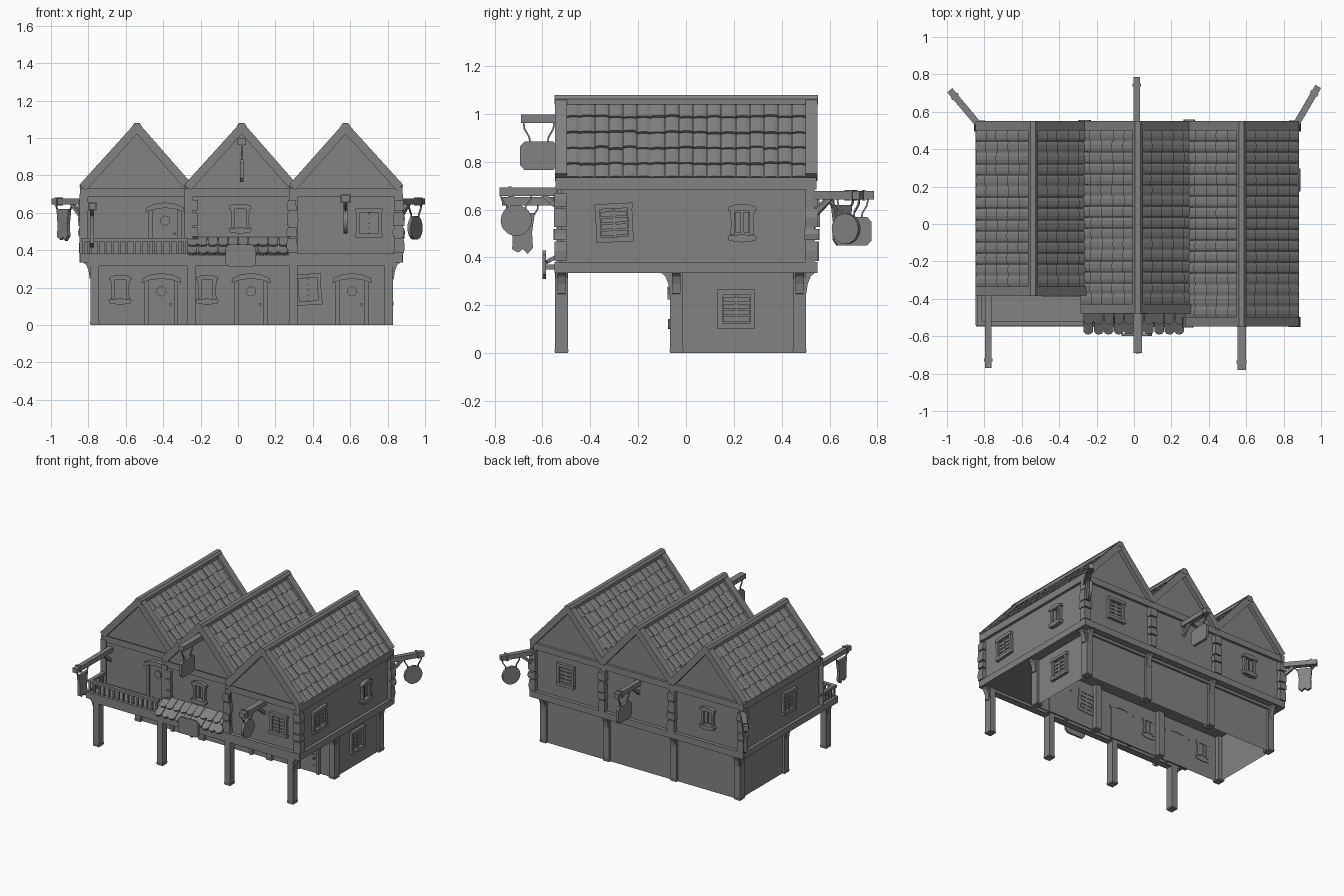
import bpy, bmesh, random
from math import sin, cos, pi
from mathutils import Vector as V

if "Cube" in bpy.data.objects:
    bpy.data.objects.remove(bpy.data.objects["Cube"])

random.seed(4)
parts = {}
UP = V((0, 0, 1))


def prism(name, pts, o, X, Z, D):
    """Extrude the outline pts (in axes X, Z from o) along D."""
    if name not in parts:
        parts[name] = bmesh.new()
    bm = parts[name]
    a = [bm.verts.new(V(o) + X * u + Z * v) for u, v in pts]
    b = [bm.verts.new(p.co + D) for p in a]
    n = len(a)
    bm.faces.new(a)
    bm.faces.new(b[::-1])
    for i in range(n):
        bm.faces.new((a[i], b[i], b[(i + 1) % n], a[(i + 1) % n]))


def rect(u0, u1, v0, v1):
    return [(u0, v0), (u1, v0), (u1, v1), (u0, v1)]


def disc(r, n=16, cu=0, cv=0):
    return [(cu + r * cos(2 * pi * i / n), cv + r * sin(2 * pi * i / n)) for i in range(n)]


def box(name, x0, x1, y0, y1, z0, z1):
    prism(name, rect(x0, x1, z0, z1), (0, y0, 0), V((1, 0, 0)), UP, V((0, y1 - y0, 0)))


def beam(name, a, b, w, h):
    a, b = V(a), V(b)
    d = b - a
    X = d.cross(UP) if abs(d.normalized().z) < .99 else V((1, 0, 0))
    X.normalize()
    prism(name, rect(-w / 2, w / 2, -h / 2, h / 2), a, X, X.cross(d).normalized(), d)


# Wall directions: along, outward
SIDES = {'front': (V((1, 0, 0)), V((0, -1, 0))), 'right': (V((0, 1, 0)), V((1, 0, 0))),
         'back': (V((-1, 0, 0)), V((0, 1, 0))), 'left': (V((0, -1, 0)), V((-1, 0, 0)))}


def small_window(side, o):
    X, N = SIDES[side]
    nm = side + '_small_windows'
    put = lambda pts, d: prism(nm, pts, V(o) - N * .005, X, UP, N * (d + .005))
    for s in (-1, 1):
        put([(s * .03, -.05), (s * .05, -.05), (s * .046, 0), (s * .052, .055), (s * .03, .055)], .02)
        put(rect(s * .0165 - .0115, s * .0165 + .0115, -.04, .045), .008)
    put([(-.062, -.055), (-.055, -.075), (0, -.082), (.055, -.075), (.062, -.055), (0, -.048)], .03)
    put([(-.06, .05), (.06, .05), (.058, .066), (.025, .078), (-.025, .078), (-.058, .066)], .026)


def shutter_window(side, o, w=.13, h=.145, t=0.):
    X, N = SIDES[side]
    X, Z = X * cos(t) + UP * sin(t), UP * cos(t) - X * sin(t)
    put = lambda pts, d: prism(side + '_slatted_windows', pts, V(o) - N * .005, X, Z, N * (d + .005))
    w, h = w / 2, h / 2
    for s in (-1, 1):
        put(rect(s * w - .01, s * w + .01, -h, h), .018)
        put(rect(-w - .012, w + .012, s * h - .011, s * h + .011), .022)
    put(rect(-.006, .006, -h, h), .012)
    for k in range(4):
        v = -h + .03 + k * (2 * h - .06) / 3
        put(rect(-w + .012, w - .012, v - .012, v + .008), .008)


def door(o):
    X, N = SIDES['front']
    put = lambda pts, d: prism('doors', pts, V(o) - N * .005, X, UP, N * (d + .005))
    put(rect(-.07, .07, 0, .24), .008)
    for s in (-1, 1):
        put(rect(s * .078 - .011, s * .078 + .011, 0, .235), .022)
    put([(-.105, .225), (-.06, .24), (0, .248), (.06, .24), (.105, .225),
         (.1, .25), (.055, .27), (0, .277), (-.055, .27), (-.1, .25)], .032)
    put(disc(.027, 12, 0, .18), .018)
    put(disc(.008, 8, .05, .11), .03)
    for v in (.05, .13):
        put(rect(.03, .068, v - .006, v + .006), .013)


# Ground floor shell, open underneath
box('ground_floor_walls', -.77, .81, -.045, .485, 0, .345)
g = parts['ground_floor_walls']
bmesh.ops.delete(g, geom=[f for f in g.faces if all(v.co.z < .01 for v in f.verts)], context='FACES_ONLY')

# Posts with curved corbels
XS = (-.765, -.25, .295, .805)
for i, x in enumerate(XS):
    for j, y in enumerate((-.52, -.04, .475)):
        box('ground_posts', x - .023, x + .023, y - .027, y + .027, 0, .345)
        box('post_feet', x - .025, x + .025, y - .029, y + .029, .006, .016)
        dirs = ([V((-1, 0, 0))] if i == 0 else [V((1, 0, 0))] if i == 3 else []) \
            + ([V((0, 1, 0))] if j == 2 else [V((0, -1, 0))] if j == 1 else [])
        for d in dirs:
            side = d.cross(UP)
            prism('corbels', [(0, .24), (.028, .25), (.034, .29), (.046, .32), (.068, .34), (0, .34)],
                  V((x, y, 0)) - side * .018, d, UP, side * .036)
for y in (-.52, .475):
    box('underside_beams', -.80, .84, y - .025, y + .025, .315, .345)

# Upper floor slab and edge beams
box('floor_slab', -.835, .87, -.535, .535, .335, .375)
for y in (-.535, .535):
    box('floor_edge_beams', -.845, .88, y - .014, y + .014, .335, .382)
for x in (-.833, .868):
    box('floor_edge_beams', x - .014, x + .014, -.54, .54, .335, .382)

# Three gabled bays: left, right, ridge, front wall
BAYS = (('left', -.825, -.265, -.54, -.355), ('middle', -.265, .295, .02, -.45),
        ('right', .295, .86, .575, -.52))
YB = .522
for nm, x0, x1, xc, yf in BAYS:
    prism(nm + '_bay_walls', [(x0, .36), (x1, .36), (x1, .72), (xc, 1.05), (x0, .72)],
          (0, yf, 0), V((1, 0, 0)), UP, V((0, YB - yf, 0)))
    prism('ridge_beams', [(-.027, 1.04), (.027, 1.04), (.027, 1.062), (.014, 1.08), (-.014, 1.08), (-.027, 1.062)],
          (xc, yf - .03, 0), V((1, 0, 0)), UP, V((0, YB - yf + .06, 0)))
    for y, s in ((yf, -1), (YB, 1)):
        box('wall_head_beams', x0 - .02, x1 + .02, y - .012, y + .018 * s, .685, .73)
        for x in (x0, x1):
            box('corner_posts', x - .022, x + .022, y - .022, y + .015 * s, .375, .70)
            ex = x + (-.005 if x < xc else .005)
            beam('barge_boards', (ex, y + s * .003, .735), (xc, y + s * .003, 1.055), .05, .046)
    # Roof tiles in overlapping courses
    for sx, xe in ((-1, x0 - .012), (1, x1 + .012)):
        top, eave = V((xc, 0, 1.055)), V((xe, 0, .73))
        D = eave - top
        L = D.length
        D.normalize()
        N = V((-D.z * sx, 0, D.x * sx)).normalized()
        n = round((YB - yf - .04) / .058)
        w = (YB - yf - .04) / n
        for r in range(5):
            for k in range(n):
                ln = L / 5 * 1.12 + random.uniform(-.006, .006)
                o = top + D * (L / 5 * r) + V((0, yf + .02 + w * (k + .5), 0)) + N * random.uniform(-.003, 0)
                d = (D + N * .12).normalized() * (ln if r < 4 else L / 5)
                h = w / 2 - .001
                prism(nm + '_roof_tiles', [(-h, -.012), (h, -.012), (h, .001), (h * .4, .005), (-h * .4, .005), (-h, .001)],
                      o, V((0, 1, 0)), N, d)
# Long side beams under the eaves
for x in (-.832, .867):
    box('eaves_beams', x - .013, x + .013, -.355 if x < 0 else -.545, .545, .685, .735)

# Rough stone piers on the upper corners
for x, y in ((-.825, .525), (-.265, .53), (.295, .53), (.86, .525), (-.24, -.45),
             (.29, -.525), (.86, -.525)):
    z = .385
    for h in (.085, .05, .08, .06):
        w, d = random.uniform(.024, .032), random.uniform(.024, .03)
        e = random.uniform(-.005, .005)
        prism('stone_piers', [(-w, 0), (w, 0), (w + e, h * .5), (w - .004, h - .004), (-w + .004, h - .004), (-w + e, h * .5)],
              (x, y - d, z), V((1, 0, 0)), UP, V((0, 2 * d, 0)))
        z += h + .004

# Balcony railing
beam('balcony_rail', (-.825, -.53, .455), (-.825, -.36, .455), .025, .018)
beam('balcony_rail', (-.84, -.53, .455), (-.27, -.53, .455), .025, .018)
for k in range(1, 5):
    beam('balusters', (-.825, -.53 + k * .035, .375), (-.825, -.53 + k * .035, .45), .012, .012)
for k in range(15):
    x = -.825 + k * .0385
    beam('balusters', (x, -.53, .375), (x, -.53, .45), .013, .013)

# Scalloped awning over the middle entrance: rounded tongues in two courses
slope = V((0, -.79, -.61))
nrm = V((0, -.61, .79))
for r in range(2):
    for k in range(10):
        x = -.243 + k * .054 + random.uniform(-.002, .002)
        o = V((x, -.455, .468)) + slope * (.068 * r) - nrm * .012
        tongue = [(-.026, 0), (.026, 0), (.026, .072), (.017, .086), (0, .092), (-.017, .086), (-.026, .072)]
        prism('awning_tiles', tongue, o, V((1, 0, 0)), (slope + nrm * .15).normalized(), nrm * .016)
prism('awning_base', [(-.45, .375), (-.55, .375), (-.45, .455)], (-.26, 0, 0), V((0, 1, 0)), UP, V((.53, 0, 0)))

# Doors and windows
for x, y, z in ((-.41, -.045, 0), (.07, -.045, 0), (.61, -.045, 0), (-.39, -.355, .378)):
    door((x, y, z))
for x, y, z in ((-.63, -.045, .19), (-.165, -.045, .19), (.012, -.45, .57)):
    small_window('front', (x, y, z))
small_window('right', (.86, .235, .545))
small_window('back', (-.55, YB, .555))
shutter_window('front', (.375, -.045, .19), .12, .145, .06)
shutter_window('front', (.70, -.52, .545), .12, .135)
shutter_window('right', (.86, -.30, .545), .135, .14, .05)
shutter_window('right', (.81, .21, .185), .135, .14)
shutter_window('back', (.60, YB, .555), .12, .14)
shutter_window('left', (-.825, 0, .55), .125, .14, -.05)

# Sign outlines
PLATE = [(-.078, -.04), (-.06, -.06), (.06, -.06), (.078, -.04), (.078, .04), (.06, .06), (-.06, .06), (-.078, .04)]
BANNER = [(-.05, .08), (.05, .08), (.042, 0), (.045, -.07), (.02, -.085), (0, -.07), (-.02, -.09), (-.042, -.065), (-.038, 0)]


def hanging_sign(name, a, b, at, drop, shape, strut=True, w=.035):
    """Beam from a to b with a board hung below it at fraction at."""
    a, b = V(a), V(b)
    d = (b - a).normalized()
    beam(name + '_beam', a, b, w, .034)
    if strut:
        beam(name + '_strut', a + d * .01 - UP * .08, a + d * .09 - UP * .01, .02, .02)
        beam(name + '_collar', b - d * .05, b - d * .035, w + .01, .044)
    c = a.lerp(b, at) - UP * drop
    n = d.cross(UP)
    prism(name + '_board', shape, c - n * .01, d, UP, n * .02)
    for s in (-1, 1):
        pts = [c + d * s * .065 + UP * (drop - .01), c + d * s * .06 + UP * (drop * .72),
               c + d * s * .04 + UP * (drop * .5), c + d * s * .035 + UP * .03]
        for p, q in zip(pts, pts[1:]):
            beam(name + '_hangers', p, q, .007, .007)


hanging_sign('gable_sign', (.02, -.44, .98), (.02, -.69, .98), .70, .155, PLATE, False, .045)
hanging_sign('right_front_sign', (.575, -.51, .675), (.575, -.78, .675), .74, .12, disc(.065, 20), True, .045)
hanging_sign('back_sign', (.015, .51, .66), (.015, .785, .66), .68, .15, PLATE)
hanging_sign('back_left_banner', (-.83, .53, .66), (-.985, .715, .66), .65, .12, BANNER)
hanging_sign('back_right_sign', (.865, .53, .66), (.985, .735, .66), .68, .14, disc(.064, 20))
hanging_sign('balcony_banner', (-.78, -.35, .635), (-.78, -.77, .635), .79, .13, BANNER)

# Entrance sign in front of the awning
prism('entrance_sign', [(u * 1.05, v) for u, v in PLATE], (.015, -.585, .37), V((1, 0, 0)), UP, V((0, -.014, 0)))
beam('entrance_sign_bracket', (.015, -.53, .36), (.015, -.59, .36), .02, .02)

# Turn every part into a dark grey object
grey = bpy.data.materials.new('dark_grey')
grey.diffuse_color = (.225, .225, .225, 1)
grey.use_nodes = True
grey.node_tree.nodes["Principled BSDF"].inputs["Base Color"].default_value = grey.diffuse_color
for name, bm in parts.items():
    bmesh.ops.recalc_face_normals(bm, faces=bm.faces)
    me = bpy.data.meshes.new(name)
    bm.to_mesh(me)
    bm.free()
    me.materials.append(grey)
    bpy.context.collection.objects.link(bpy.data.objects.new(name, me))
